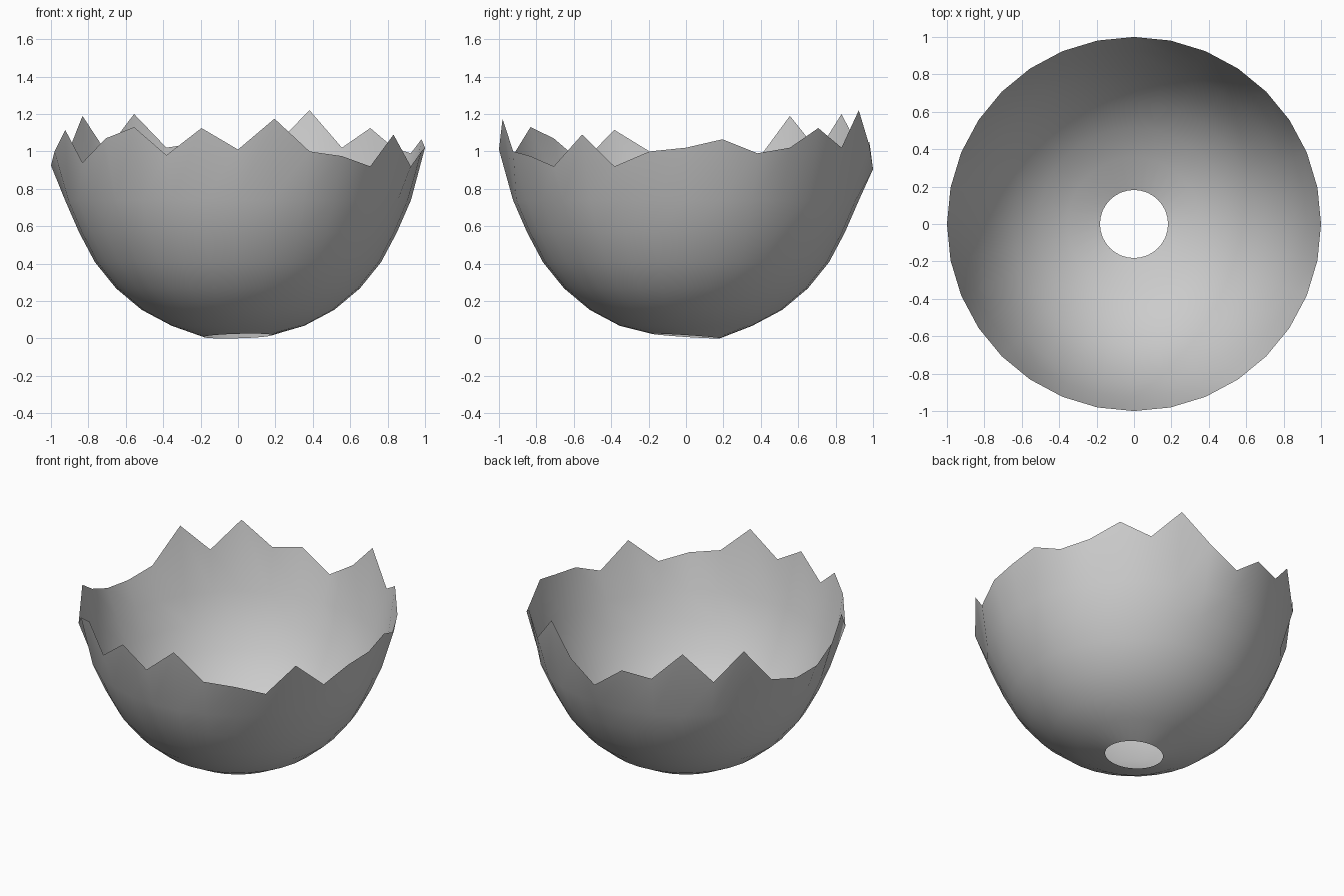
import bpy
import bmesh
import math

if "Cube" in bpy.data.objects:
    bpy.data.objects.remove(bpy.data.objects["Cube"])

SEGMENTS = 32

# Radius and height of each ring, from the bottom hole up to just below the rim
rings = [(0.355, 0.068), (0.515, 0.153), (0.652, 0.268), (0.765, 0.408),
         (0.85, 0.568), (0.925, 0.74)]

# Heights of the broken rim, anticlockwise from +x
rim = [1.02, 1.065, 0.99, 1.02, 1.125, 1.02, 1.22, 1.03,
       0.905, 1.05, 1.02, 1.20, 1.00, 1.19, 0.955, 0.91,
       0.925, 1.00, 1.115, 0.94, 1.07, 1.13, 0.98, 1.125,
       1.01, 1.175, 1.00, 0.975, 0.92, 1.09, 0.92, 1.00]

bm = bmesh.new()


def add_ring(radius, height):
    """One ring of vertices; height is a function of the segment index."""
    ring = []
    for k in range(SEGMENTS):
        a = math.tau * k / SEGMENTS
        ring.append(bm.verts.new((radius * math.cos(a), radius * math.sin(a), height(k))))
    return ring


# Slightly uneven hole edge, smooth bowl, jagged rim
loops = [add_ring(0.182, lambda k: 0.013 - 0.013 * math.sin(math.tau * k / SEGMENTS - 0.4))]
loops += [add_ring(r, lambda k, z=z: z) for r, z in rings]
loops.append(add_ring(1.0, lambda k: rim[k]))

for low, high in zip(loops, loops[1:]):
    for k in range(SEGMENTS):
        n = (k + 1) % SEGMENTS
        bm.faces.new((low[k], low[n], high[n], high[k]))

mesh = bpy.data.meshes.new("broken_shell")
bm.to_mesh(mesh)
bm.free()
mesh.shade_smooth()

shell = bpy.data.objects.new("broken_shell", mesh)
bpy.context.collection.objects.link(shell)

# Plain grey shell
grey = bpy.data.materials.new("shell_grey")
grey.diffuse_color = (0.6, 0.6, 0.6, 1.0)
grey.use_nodes = True
grey.node_tree.nodes["Principled BSDF"].inputs["Base Color"].default_value = grey.diffuse_color
mesh.materials.append(grey)
